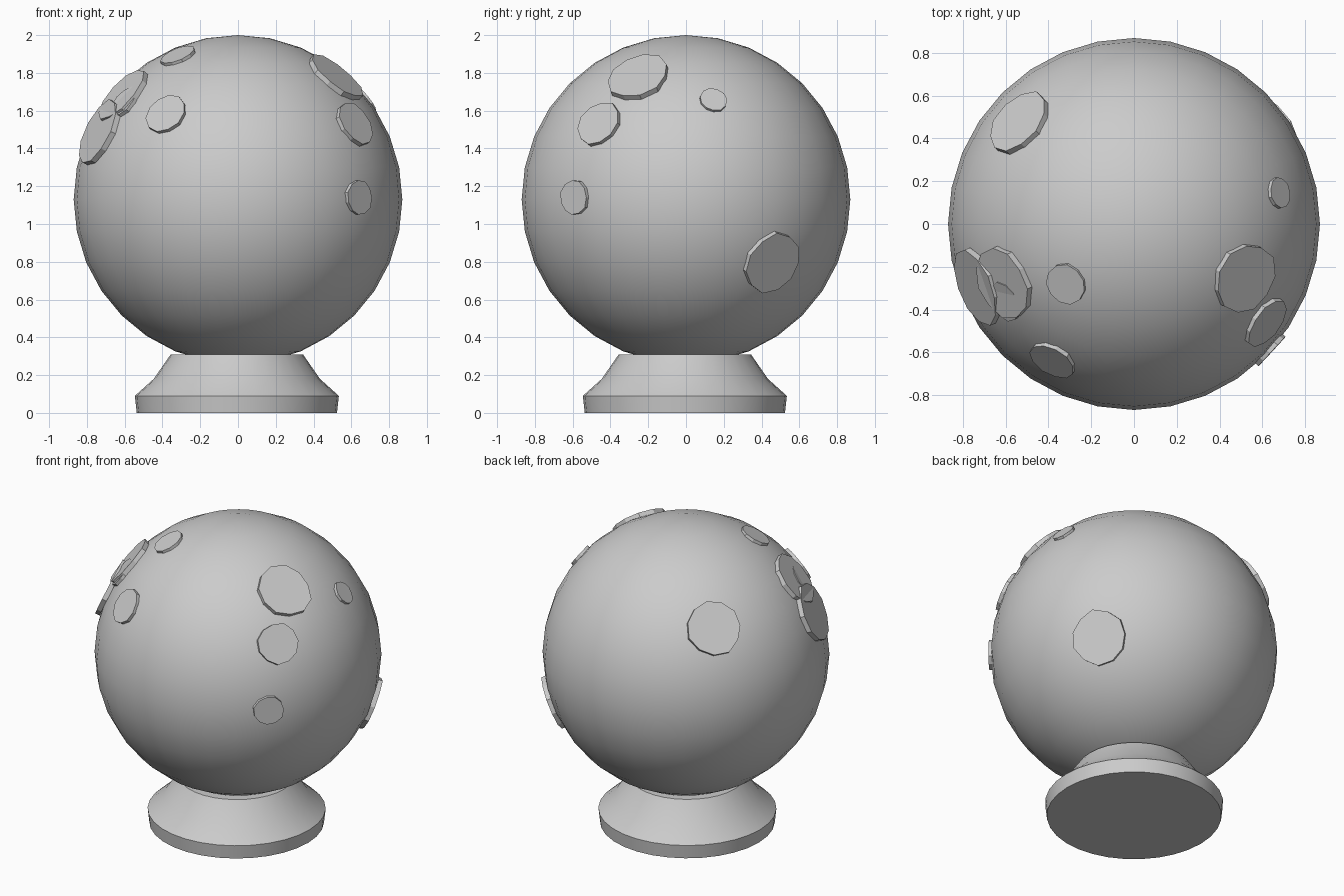
import bpy, bmesh, math, random
from mathutils import Vector

if "Cube" in bpy.data.objects:
    bpy.data.objects.remove(bpy.data.objects["Cube"])

random.seed(4)
R, C = 0.87, Vector((0, 0, 1.13))

# Main ball
bpy.ops.mesh.primitive_uv_sphere_add(segments=32, ring_count=16, radius=R, location=C)
ball = bpy.context.object
ball.name = "ball"
bpy.ops.object.shade_smooth()


def lathe(name, profile, n, loc):
    """Closed solid of revolution from (radius, height) points."""
    bm = bmesh.new()
    rings = [[bm.verts.new((r * math.cos(2 * math.pi * i / n),
                            r * math.sin(2 * math.pi * i / n), z))
              for i in range(n)] for r, z in profile]
    for a, b in zip(rings, rings[1:]):
        for i in range(n):
            j = (i + 1) % n
            bm.faces.new((a[i], a[j], b[j], b[i]))
    bm.faces.new(rings[0][::-1])
    bm.faces.new(rings[-1])
    me = bpy.data.meshes.new(name)
    bm.to_mesh(me)
    bm.free()
    ob = bpy.data.objects.new(name, me)
    ob.location = loc
    bpy.context.collection.objects.link(ob)
    return ob


# Flared stand
stand = lathe("stand", [(0.53, 0), (0.54, 0.09), (0.44, 0.18), (0.35, 0.31)], 32,
              (-0.006, -0.006, 0))
bpy.context.view_layer.objects.active = stand
bpy.ops.object.select_all(action='DESELECT')
stand.select_set(True)
bpy.ops.object.shade_smooth_by_angle(angle=math.radians(30))


# Flat, slightly irregular spots lying on the ball
def spot(x, y, z, r):
    normal = (Vector((x, y, z)) - C).normalized()
    ob = lathe("spot", [(r, -0.03), (r, 0.0)], 11, C + normal * (R + 0.009))
    for i in range(11):
        k = random.uniform(0.95, 1.04)
        for v in (ob.data.vertices[i], ob.data.vertices[i + 11]):
            v.co.x *= k
            v.co.y *= k
    ob.rotation_euler = normal.to_track_quat('Z', 'Y').to_euler()


for s in [
    (-0.38, -0.64, 1.585, 0.115),
    (-0.32, -0.285, 1.90, 0.098),
    (-0.615, -0.275, 1.68, 0.172),
    (-0.735, -0.295, 1.485, 0.185),
    (-0.60, -0.36, 1.645, 0.10),
    (-0.54, 0.475, 1.62, 0.168),
    (0.52, -0.255, 1.78, 0.17),
    (0.615, -0.46, 1.53, 0.125),
    (0.64, -0.59, 1.14, 0.095),
    (0.68, 0.145, 1.655, 0.075),
    (0.66, 0.46, 0.795, 0.168),
]:
    spot(*s)
